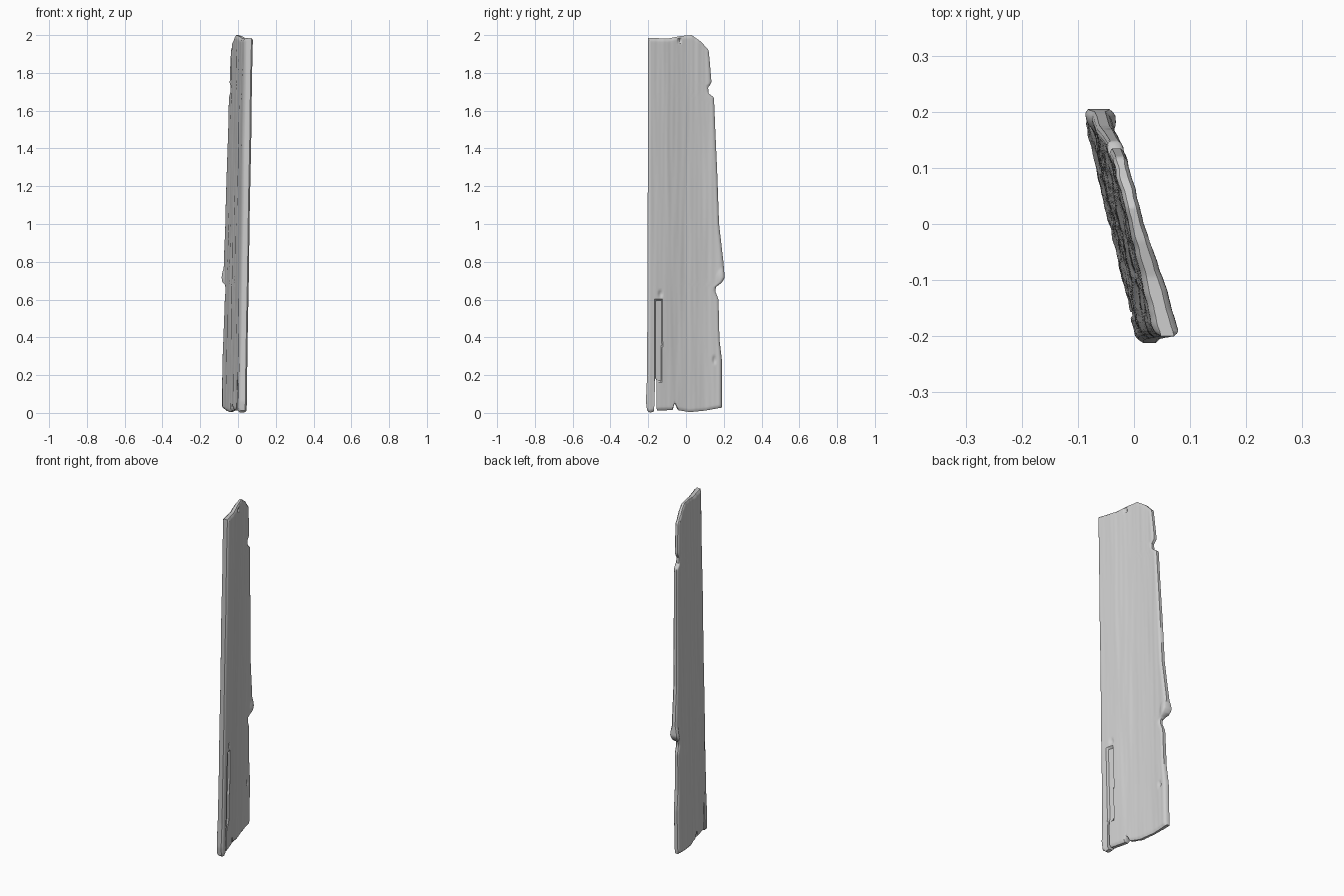
import bpy, bmesh
from mathutils import Vector, noise

cube = bpy.data.objects.get("Cube")
if cube:
    bpy.data.objects.remove(cube)

COLS, ROWS = 70, 200

# Outline of the board: (height, y) for the ragged back edge, (y, height) for the ends
BACK_EDGE = [(0, .19), (.28, .19), (.39, .177), (.6, .172), (.645, .155), (.67, .16),
             (.69, .19), (.715, .205), (.8, .198), (1, .175), (1.28, .165), (1.5, .155),
             (1.67, .148), (1.69, .12), (1.72, .117), (1.75, .135), (1.93, .12), (2, .11)]
FRONT_EDGE = [(0, -.205), (.06, -.212), (.2, -.206), (1, -.203), (2, -.2)]
TOP_END = [(-.2, 1.985), (-.095, 1.982), (-.03, 1.995), (.03, 2), (.08, 1.965), (.12, 1.92)]
BOTTOM_END = [(-.21, .015), (-.19, 0), (-.16, .012), (-.07, .015), (-.06, .055),
              (-.045, .015), (.02, .004), (.1, .012), (.19, .028)]
THICKNESS = [(-.2, .045), (-.1, .04), (0, .028), (.1, .026), (.2, .036)]


def lookup(table, t):
    """Linear interpolation in a table of pairs."""
    if t <= table[0][0]:
        return table[0][1]
    for (a, p), (b, q) in zip(table, table[1:]):
        if t <= b:
            return p + (q - p) * (t - a) / (b - a)
    return table[-1][1]


def dent(y, z, cy, cz, ry, rz):
    """Soft oval hollow, 1 at its centre."""
    return max(0, 1 - ((y - cy) / ry) ** 2 - ((z - cz) / rz) ** 2)


def board_point(i, j, side):
    """Point on the left (side 1) or right (side -1) face of the board."""
    u, v = i / COLS, j / ROWS
    z = 2 * v
    for _ in range(2):
        front, back = lookup(FRONT_EDGE, z), lookup(BACK_EDGE, z)
        y = front + (back - front) * u
        low, high = lookup(BOTTOM_END, y), lookup(TOP_END, y)
        z = low + (high - low) * v
    # worn, rounded rim
    rim = min(y - front, back - y, z - low, high - z)
    worn = max(0, 1 - rim / .014) ** 2
    half = lookup(THICKNESS, y) / 2
    # long wood grain, rougher on the right face
    grain = noise.noise(Vector((y * 55, z * 2.2, side * 7)))
    wave = noise.noise(Vector((y * 12, z * 2.5, side * 3)))
    offset = half * (1 - .5 * worn) + (.0015 if side > 0 else .0025) * grain + .002 * wave
    if side > 0:
        # split groove, nail hole and small knocks
        if .17 < z < .6 and -.163 < y < -.128:
            offset -= .011
        offset -= .012 * dent(y, z, -.035, 1.97, .012, .014)
        offset -= .008 * dent(y, z, .15, .28, .012, .025)
        offset -= .008 * dent(y, z, -.135, .63, .014, .02)
    # knot on the back edge
    offset += .01 * dent(y, z, .2, .71, .04, .06)
    middle = -.045 - .235 * y + .0175 * z + half
    return (middle + side * offset, y, z)


# Weathered board
bm = bmesh.new()
faces = {}
for side in (1, -1):
    grid = [[bm.verts.new(board_point(i, j, side)) for i in range(COLS + 1)]
            for j in range(ROWS + 1)]
    faces[side] = grid
    for j in range(ROWS):
        for i in range(COLS):
            bm.faces.new((grid[j][i], grid[j][i + 1], grid[j + 1][i + 1], grid[j + 1][i]))


def border(g):
    return (g[0][:-1] + [row[-1] for row in g[:-1]]
            + g[-1][:0:-1] + [row[0] for row in g[:0:-1]])


a, b = border(faces[1]), border(faces[-1])
for k in range(len(a)):
    n = (k + 1) % len(a)
    bm.faces.new((a[k], a[n], b[n], b[k]))
bmesh.ops.recalc_face_normals(bm, faces=bm.faces)
mesh = bpy.data.meshes.new("weathered_board")
bm.to_mesh(mesh)
bm.free()
board = bpy.data.objects.new("weathered_board", mesh)
bpy.context.collection.objects.link(board)

# Tapered slit that splits the foot of the board
bm = bmesh.new()
profile = [(-.172, -.05), (-.153, -.05), (-.157, .1), (-.155, .17), (-.164, .185), (-.166, .08)]
foot = bm.faces.new([bm.verts.new((-.2, y, z)) for y, z in profile])
out = bmesh.ops.extrude_face_region(bm, geom=[foot])
bmesh.ops.translate(bm, vec=(.4, 0, 0),
                    verts=[e for e in out["geom"] if isinstance(e, bmesh.types.BMVert)])
bmesh.ops.recalc_face_normals(bm, faces=bm.faces)
cut_mesh = bpy.data.meshes.new("slit_cutter")
bm.to_mesh(cut_mesh)
bm.free()
cutter = bpy.data.objects.new("slit_cutter", cut_mesh)
cutter.hide_render = True
bpy.context.collection.objects.link(cutter)

cut = board.modifiers.new("foot_slit", "BOOLEAN")
cut.operation = "DIFFERENCE"
cut.solver = "EXACT"
cut.object = cutter

bpy.ops.object.select_all(action="DESELECT")
board.select_set(True)
bpy.context.view_layer.objects.active = board
bpy.ops.object.modifier_apply(modifier=cut.name)
bpy.data.objects.remove(cutter)

# Plain grey wood
grey = bpy.data.materials.new("grey_wood")
grey.use_nodes = True
colour = (.6, .6, .6, 1)
grey.diffuse_color = colour
grey.node_tree.nodes["Principled BSDF"].inputs["Base Color"].default_value = colour
board.data.materials.clear()
board.data.materials.append(grey)
bpy.ops.object.shade_smooth_by_angle(angle=.7)
